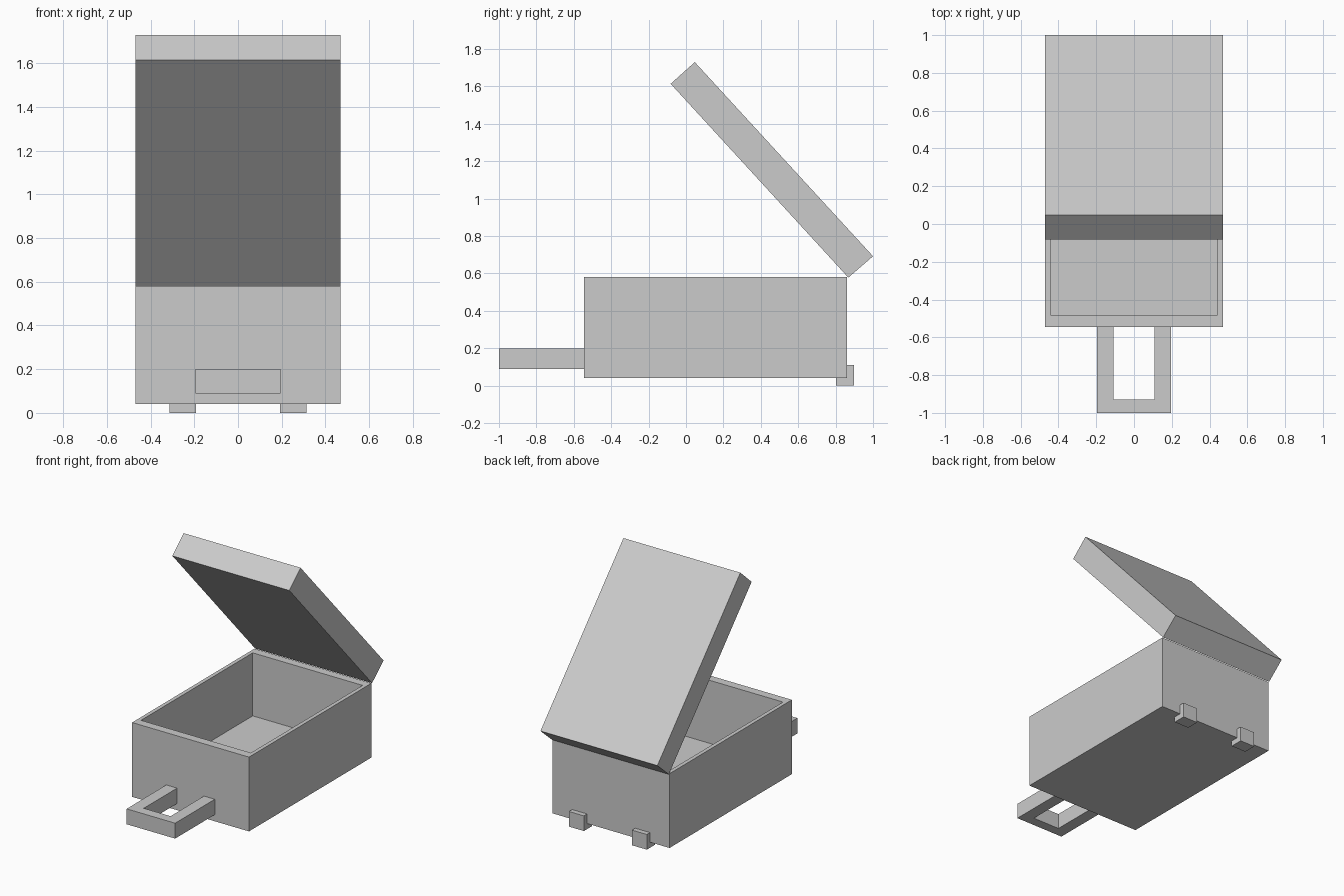
import bpy, bmesh

if "Cube" in bpy.data.objects:
    bpy.data.objects.remove(bpy.data.objects["Cube"])


def prism(name, profile, axis, lo, hi):
    """Extrude a closed 2D profile along x (profile = y,z) or z (profile = x,y)."""
    def place(p, t):
        return (t, p[0], p[1]) if axis == 'x' else (p[0], p[1], t)
    bm = bmesh.new()
    face = bm.faces.new([bm.verts.new(place(p, lo)) for p in profile])
    ext = bmesh.ops.extrude_face_region(bm, geom=[face])
    for v in ext['geom']:
        if isinstance(v, bmesh.types.BMVert):
            v.co['xyz'.index(axis)] = hi
    bmesh.ops.recalc_face_normals(bm, faces=bm.faces)
    mesh = bpy.data.meshes.new(name)
    bm.to_mesh(mesh)
    bm.free()
    obj = bpy.data.objects.new(name, mesh)
    bpy.context.collection.objects.link(obj)
    return obj


def rect(a0, a1, b0, b1):
    return [(a0, b0), (a1, b0), (a1, b1), (a0, b1)]


# Open box: inset the top face and sink it to make the cavity
body = prism("box_body", rect(-0.47, 0.47, -0.545, 0.86), 'z', 0.04, 0.58)
bm = bmesh.new()
bm.from_mesh(body.data)
top = max(bm.faces, key=lambda f: f.calc_center_median().z)
bmesh.ops.inset_region(bm, faces=[top], thickness=0.04)
for v in top.verts:
    v.co.y = -0.483 if v.co.y < 0 else 0.80
floor = bmesh.ops.extrude_discrete_faces(bm, faces=[top])['faces'][0]
for v in floor.verts:
    v.co.z = 0.122
bmesh.ops.recalc_face_normals(bm, faces=bm.faces)
bm.to_mesh(body.data)
bm.free()

# Open lid, tilted about the back rim
prism("lid", [(0.868, 0.578), (1.0, 0.692), (0.047, 1.73), (-0.082, 1.614)],
      'x', -0.47, 0.47)

# U-shaped front handle
prism("handle", [(-0.195, -0.545), (-0.195, -1.0), (0.195, -1.0), (0.195, -0.545),
                 (0.108, -0.545), (0.108, -0.928), (-0.108, -0.928), (-0.108, -0.545)],
      'z', 0.088, 0.20)

# Pair of rear feet
for side, x in (("left", -0.253), ("right", 0.253)):
    prism("rear_foot_" + side, rect(0.803, 0.897, 0.0, 0.11), 'x', x - 0.06, x + 0.06)
